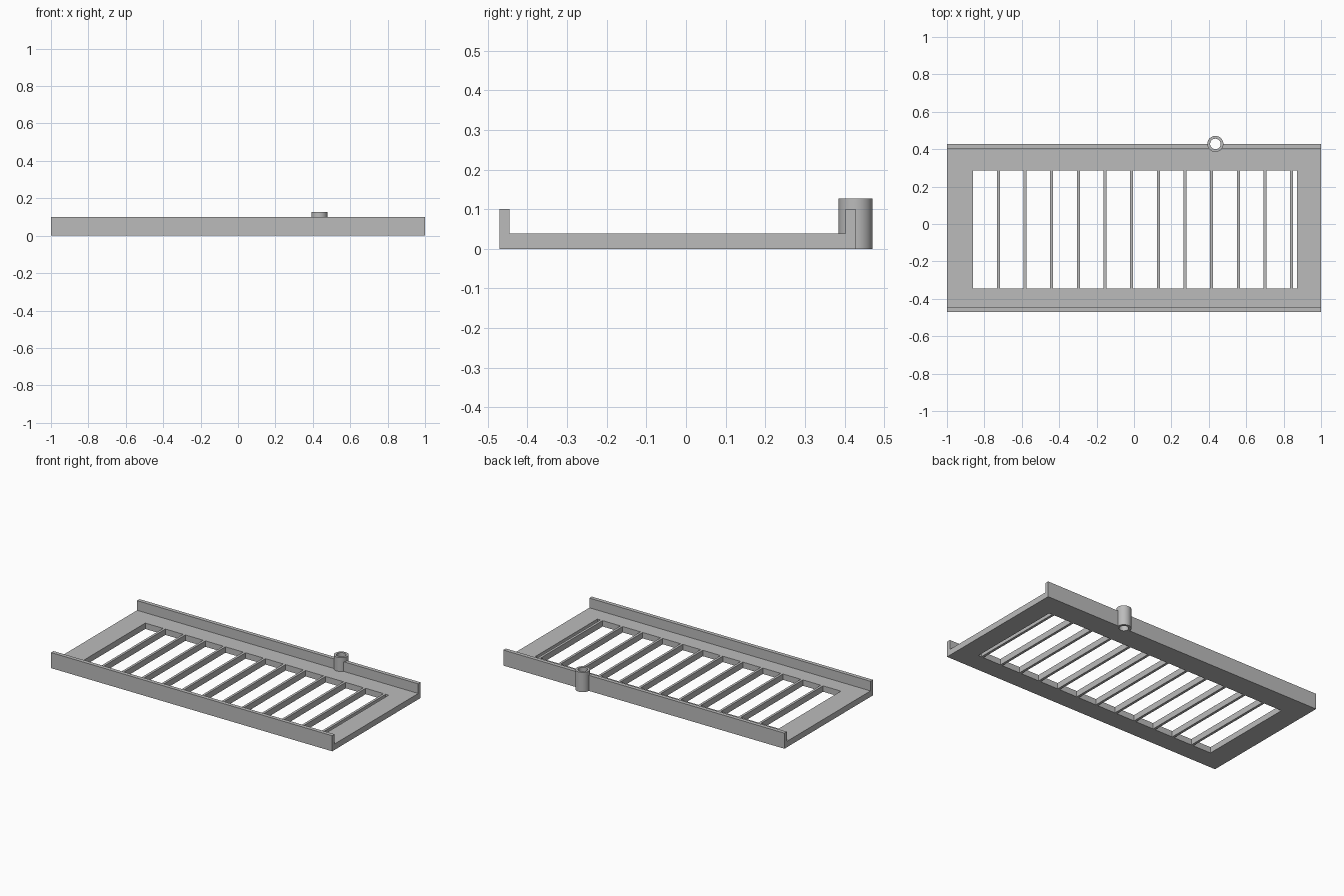
import bpy
import bmesh

cube = bpy.data.objects.get("Cube")
if cube:
    bpy.data.objects.remove(cube, do_unlink=True)

grey = bpy.data.materials.new("plain grey")
grey.use_nodes = True
grey.diffuse_color = (0.5, 0.5, 0.5, 1)
grey.node_tree.nodes["Principled BSDF"].inputs["Base Color"].default_value = (0.5, 0.5, 0.5, 1)


def make_object(name, bm):
    bmesh.ops.recalc_face_normals(bm, faces=bm.faces)
    mesh = bpy.data.meshes.new(name)
    bm.to_mesh(mesh)
    bm.free()
    mesh.materials.append(grey)
    obj = bpy.data.objects.new(name, mesh)
    bpy.context.collection.objects.link(obj)
    return obj


def add_box(bm, x0, x1, y0, y1, z0, z1):
    verts = bmesh.ops.create_cube(bm, size=1)["verts"]
    bmesh.ops.scale(bm, vec=(x1 - x0, y1 - y0, z1 - z0), verts=verts)
    bmesh.ops.translate(bm, vec=((x0 + x1) / 2, (y0 + y1) / 2, (z0 + z1) / 2), verts=verts)


def cylinder(name, radius, z0, z1):
    bm = bmesh.new()
    bmesh.ops.create_cone(bm, cap_ends=True, segments=48, radius1=radius, radius2=radius, depth=z1 - z0)
    bmesh.ops.translate(bm, vec=(TUBE_X, TUBE_Y, (z0 + z1) / 2), verts=bm.verts)
    return make_object(name, bm)


def combine(target, other, operation):
    mod = target.modifiers.new(operation.title(), "BOOLEAN")
    mod.operation = operation
    mod.solver = "EXACT"
    mod.object = other
    bpy.context.view_layer.objects.active = target
    bpy.ops.object.modifier_apply(modifier=mod.name)
    bpy.data.objects.remove(other, do_unlink=True)


FRONT, BACK = -0.471, 0.428
WALL, FLOOR, RIM = 0.025, 0.038, 0.1
TUBE_X, TUBE_Y = 0.435, 0.428

# Tray: a channel profile swept along its length
profile = [(FRONT, 0), (BACK, 0), (BACK, RIM), (BACK - WALL, RIM), (BACK - WALL, FLOOR),
           (FRONT + WALL, FLOOR), (FRONT + WALL, RIM), (FRONT, RIM)]
bm = bmesh.new()
end = bm.faces.new([bm.verts.new((-1, y, z)) for y, z in profile])
swept = bmesh.ops.extrude_face_region(bm, geom=[end])["geom"]
bmesh.ops.translate(bm, vec=(2, 0, 0), verts=[v for v in swept if isinstance(v, bmesh.types.BMVert)])
tray = make_object("slotted_tray", bm)

# Slots between evenly spaced bars; the last one is narrow
bar_width = 0.016
bars = [-0.725 + 0.1425 * i for i in range(12)]
starts = [-0.86] + [x + bar_width / 2 for x in bars]
ends = [x - bar_width / 2 for x in bars] + [0.872]
bm = bmesh.new()
for x0, x1 in zip(starts, ends):
    add_box(bm, x0, x1, -0.345, 0.286, -0.1, 0.2)
combine(tray, make_object("slot_cutter", bm), "DIFFERENCE")

# Upright pin tube on the back wall, bored through
combine(tray, cylinder("tube", 0.043, 0, 0.127), "UNION")
combine(tray, cylinder("tube_bore", 0.028, -0.1, 0.3), "DIFFERENCE")

bpy.ops.object.select_all(action="DESELECT")
tray.select_set(True)
bpy.context.view_layer.objects.active = tray
bpy.ops.object.shade_smooth_by_angle()
